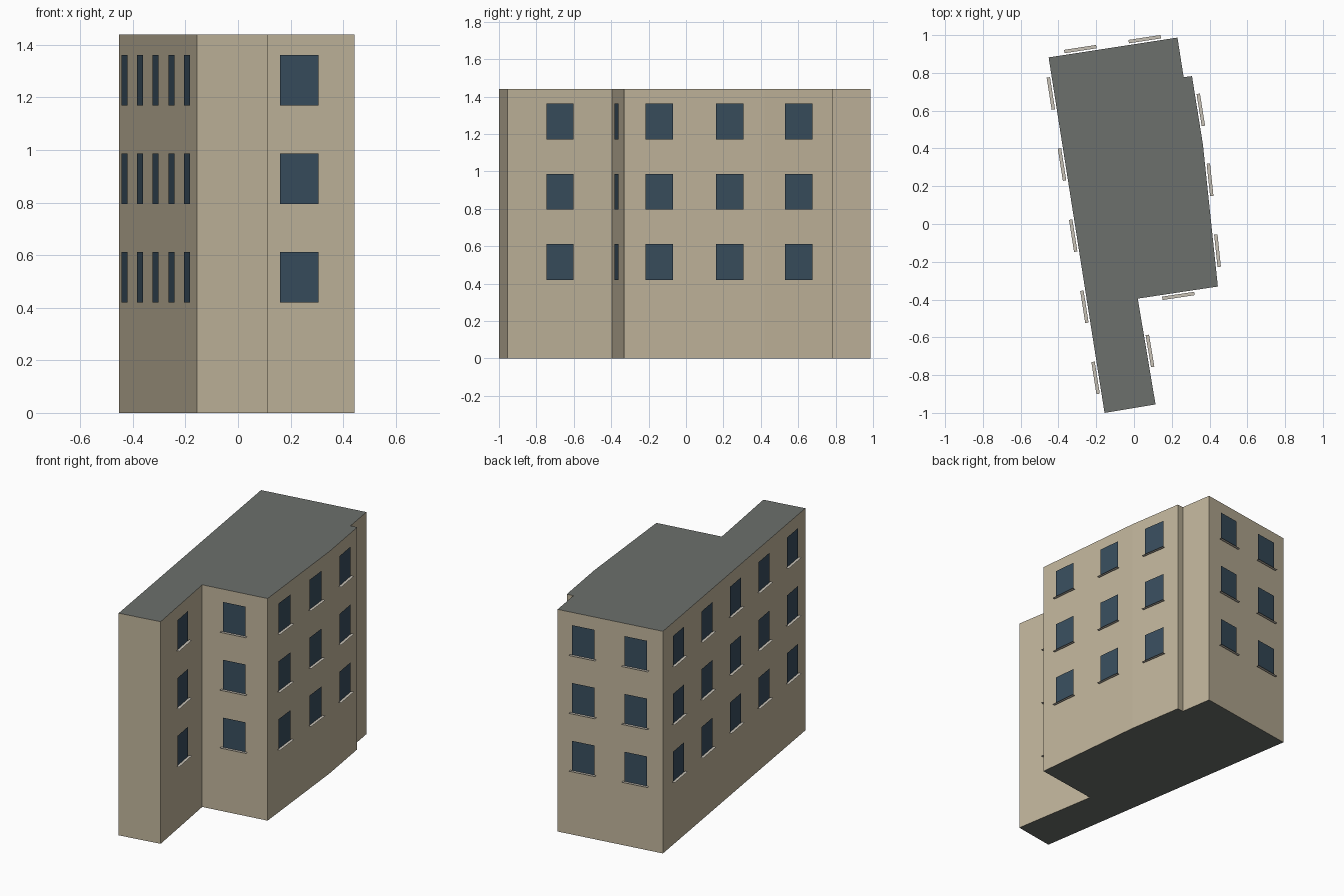
import bpy, bmesh
from mathutils import Vector

if "Cube" in bpy.data.objects:
    bpy.data.objects.remove(bpy.data.objects["Cube"])

HEIGHT = 1.44
FLOORS = [0.42, 0.795, 1.17]        # window bottoms
WIN_W, WIN_H = 0.147, 0.192
SILL_W, GLASS_OFF, SILL_OFF = 0.172, 0.009, 0.027

# Footprint, counter-clockwise: (x, y, windows on the wall to the next corner)
PLAN = [(-0.452, 0.882, 5), (-0.156, -1.0, 0), (0.114, -0.955, 1),
        (0.02, -0.395, 1), (0.444, -0.331, 2), (0.365, 0.42, 1),
        (0.307, 0.783, 0), (0.263, 0.777, 0), (0.23, 0.987, 2)]


def material(name, rgb):
    m = bpy.data.materials.new(name)
    m.diffuse_color = (*rgb, 1)
    m.use_nodes = True
    m.node_tree.nodes["Principled BSDF"].inputs["Base Color"].default_value = m.diffuse_color
    return m


def make_object(name, bm, mats):
    mesh = bpy.data.meshes.new(name)
    bm.to_mesh(mesh)
    bm.free()
    for m in mats:
        mesh.materials.append(m)
    ob = bpy.data.objects.new(name, mesh)
    bpy.context.collection.objects.link(ob)


def quad(bm, pts):
    return bm.faces.new([bm.verts.new(p) for p in pts])


wall_mat = material("wall_tan", (0.53, 0.46, 0.33))
roof_mat = material("roof_grey", (0.15, 0.16, 0.15))
glass_mat = material("window_blue", (0.04, 0.075, 0.11))
sill_mat = material("sill_stone", (0.58, 0.54, 0.47))

# Building body: extruded footprint with grey roof and underside
bm = bmesh.new()
base = bm.faces.new([bm.verts.new((x, y, 0)) for x, y, n in PLAN])
ext = bmesh.ops.extrude_face_region(bm, geom=[base], use_keep_orig=True)
bmesh.ops.translate(bm, vec=(0, 0, HEIGHT),
                    verts=[e for e in ext["geom"] if isinstance(e, bmesh.types.BMVert)])
bmesh.ops.recalc_face_normals(bm, faces=bm.faces)
for f in bm.faces:
    f.material_index = 1 if abs(f.normal.z) > 0.5 else 0
make_object("building_body", bm, [wall_mat, roof_mat])

# Window panes and flat sills, evenly spaced along each wall on three floors
panes, sills = bmesh.new(), bmesh.new()
for i, (x, y, count) in enumerate(PLAN):
    a = Vector((x, y, 0))
    b = Vector((*PLAN[(i + 1) % len(PLAN)][:2], 0))
    along = (b - a).normalized()
    out = Vector((along.y, -along.x, 0))
    for k in range(count):
        for z in FLOORS:
            c = a.lerp(b, (k + 0.5) / count) + out * GLASS_OFF + Vector((0, 0, z))
            w, up = along * WIN_W / 2, Vector((0, 0, WIN_H))
            quad(panes, [c - w, c + w, c + w + up, c - w + up])
            s, d = along * SILL_W / 2, out * (SILL_OFF - GLASS_OFF)
            quad(sills, [c - s, c - s + d, c + s + d, c + s])
make_object("window_panes", panes, [glass_mat])
make_object("window_sills", sills, [sill_mat])
